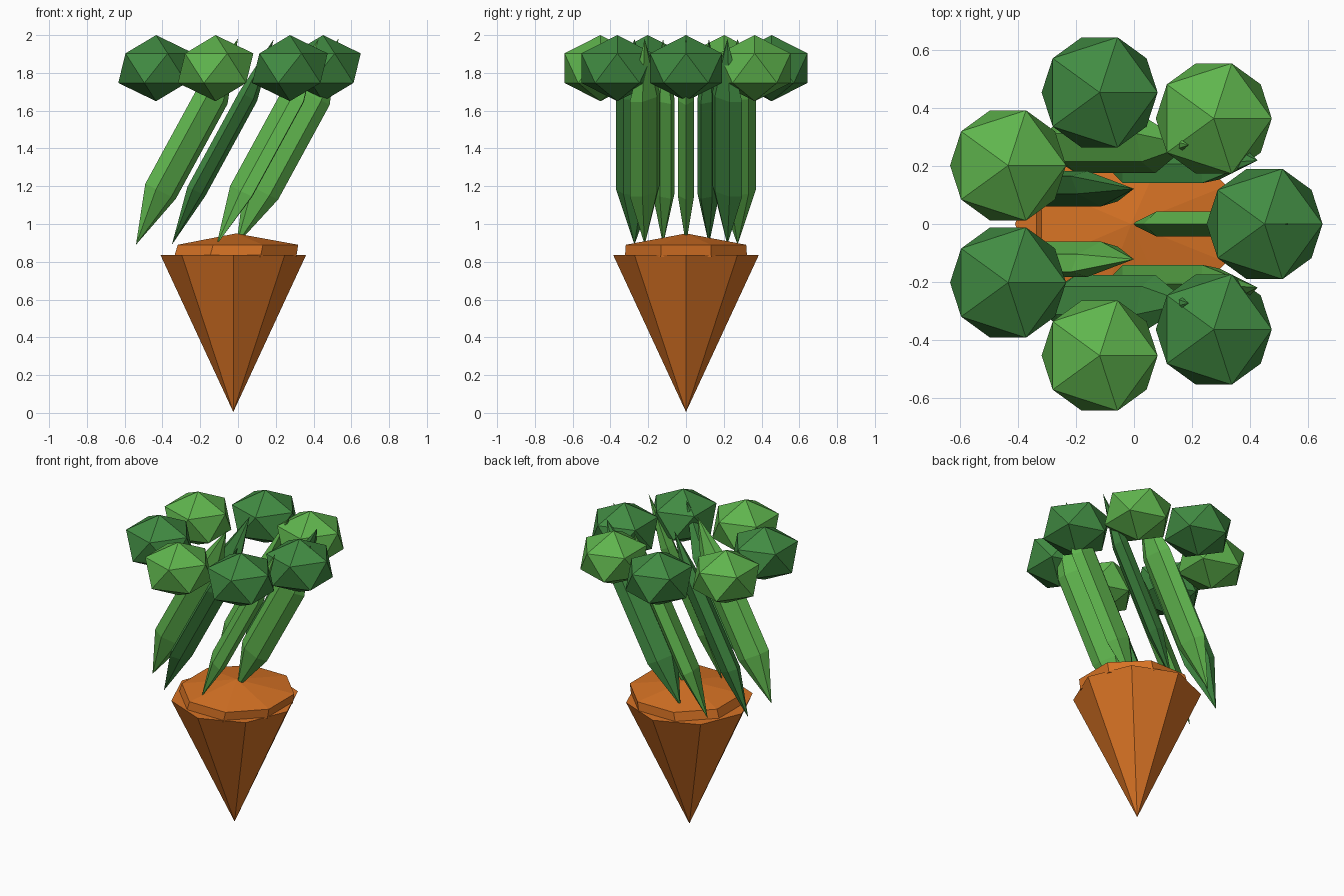
import bpy, bmesh
from math import cos, sin, tau, radians
from mathutils import Vector, Matrix

cube = bpy.data.objects.get("Cube")
if cube:
    bpy.data.objects.remove(cube, do_unlink=True)


def material(name, rgb):
    m = bpy.data.materials.new(name)
    m.use_nodes = True
    color = (*rgb, 1.0)
    m.diffuse_color = color
    m.node_tree.nodes["Principled BSDF"].inputs["Base Color"].default_value = color
    return m


orange = material("root_orange", (0.68, 0.17, 0.018))
light_green = material("light_green", (0.115, 0.46, 0.075))
dark_green = material("dark_green", (0.053, 0.26, 0.055))


def finish(bm, name, mat):
    bmesh.ops.recalc_face_normals(bm, faces=bm.faces)
    mesh = bpy.data.meshes.new(name)
    bm.to_mesh(mesh)
    bm.free()
    mesh.materials.append(mat)
    obj = bpy.data.objects.new(name, mesh)
    bpy.context.collection.objects.link(obj)
    return obj


def loft(name, start, rings, end, mat):
    """Skin equal-sized rings; start and end are points, or None for a flat end."""
    bm = bmesh.new()
    loops = [[bm.verts.new(p) for p in ring] for ring in rings]
    n = len(loops[0])
    for a, b in zip(loops, loops[1:]):
        for i in range(n):
            j = (i + 1) % n
            bm.faces.new((a[i], a[j], b[j], b[i]))
    for point, loop in ((start, loops[0]), (end, loops[-1])):
        if point is None:
            bm.faces.new(loop)
        else:
            tip = bm.verts.new(point)
            for i in range(n):
                bm.faces.new((loop[i], loop[(i + 1) % n], tip))
    return finish(bm, name, mat)


def octagon(x, radius, z, turn=0.0):
    return [(x + radius * cos(tau * i / 8 + turn), radius * sin(tau * i / 8 + turn), z)
            for i in range(8)]


# Tapered root and its low domed crown
loft("root", (-0.025, 0, 0.005), [octagon(-0.025, 0.385, 0.835)], None, orange)
loft("root_crown", None,
     [octagon(-0.015, 0.35, 0.825, tau / 16), octagon(0, 0.345, 0.89, tau / 16)],
     (-0.01, 0, 0.95), orange)

# Leaning stalk blades and faceted leaf clusters, in a ring of seven
COUNT = 7
lean = Vector((0.54, 0, 1.09))
tilt = Matrix.Rotation(radians(26.3), 3, "Y")


def blade_ring(center, angle, width, thickness):
    radial = tilt @ Vector((cos(angle), sin(angle), 0))
    tangent = tilt @ Vector((-sin(angle), cos(angle), 0))
    return [center + radial * width * cos(tau * i / 6) + tangent * thickness * sin(tau * i / 6)
            for i in range(6)]


for k in range(COUNT):
    angle = tau * k / COUNT
    base = Vector((-0.288 + 0.28 * cos(angle), 0.28 * sin(angle), 0.89))
    rings = []
    for t, shift in ((0.26, -0.01), (0.72, 0.015)):
        center = base + lean * t + Vector((shift, 0, 0))
        rings.append(blade_ring(center, angle, 0.1, 0.05))
    loft(f"stalk_{k + 1}", base, rings, base + lean, dark_green if k % 2 else light_green)

    bm = bmesh.new()
    place = Matrix.Translation((-0.015 + 0.465 * cos(angle), 0.465 * sin(angle), 1.825))
    bmesh.ops.create_icosphere(bm, subdivisions=1, radius=0.2235,
                               matrix=place @ Matrix.Diagonal((1, 1, 0.783, 1)))
    finish(bm, f"leaf_cluster_{k + 1}", light_green if k % 2 else dark_green)
